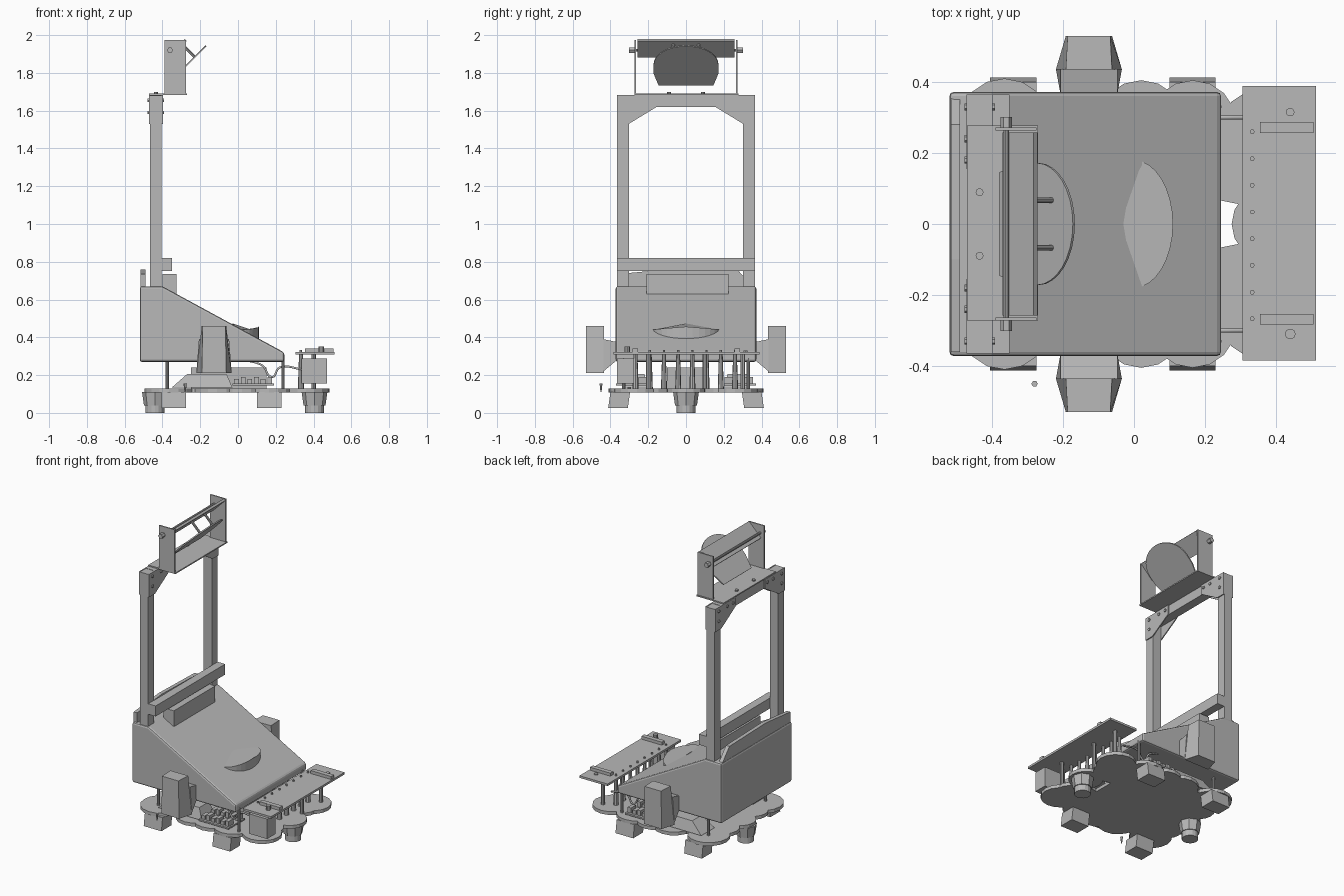
import bpy, bmesh, math
from mathutils import Vector

cube = bpy.data.objects.get("Cube")
if cube:
    bpy.data.objects.remove(cube)

grey = bpy.data.materials.new("plain_grey")
grey.use_nodes = True
COLOUR = (0.48, 0.48, 0.48, 1)
grey.diffuse_color = COLOUR
grey.node_tree.nodes["Principled BSDF"].inputs["Base Color"].default_value = COLOUR


def finish(name, bm):
    bmesh.ops.recalc_face_normals(bm, faces=bm.faces)
    me = bpy.data.meshes.new(name)
    bm.to_mesh(me)
    bm.free()
    me.materials.append(grey)
    ob = bpy.data.objects.new(name, me)
    bpy.context.collection.objects.link(ob)
    return ob


def loft(name, a, b):
    """Solid between two matching outlines."""
    bm = bmesh.new()
    va = [bm.verts.new(p) for p in a]
    vb = [bm.verts.new(p) for p in b]
    bm.faces.new(va)
    bm.faces.new(vb)
    n = len(va)
    for i in range(n):
        j = (i + 1) % n
        bm.faces.new((va[i], va[j], vb[j], vb[i]))
    return finish(name, bm)


def prism(name, pts, axis, lo, hi):
    """Extrude a 2D outline along an axis."""
    def at(h):
        return [Vector(p[:axis] + (h,) + p[axis:]) for p in pts]
    return loft(name, at(lo), at(hi))


def box(name, x, y, z):
    return prism(name, [(x[0], y[0]), (x[1], y[0]), (x[1], y[1]), (x[0], y[1])], 2, *z)


def rod(name, p, q, r, r2=None, n=10):
    """Cylinder or cone from p to q."""
    p, q = Vector(p), Vector(q)
    rot = (q - p).to_track_quat('Z', 'Y')
    ring = [Vector((math.cos(t), math.sin(t), 0))
            for t in (2 * math.pi * i / n for i in range(n))]
    return loft(name, [p + rot @ (v * r) for v in ring],
                [q + rot @ (v * (r if r2 is None else r2)) for v in ring])


# Wedge body
body = prism("wedge_body", [(-.52, .27), (-.52, .67), (-.40, .67), (.245, .32), (.245, .27)],
             1, -.372, .372)
bev = body.modifiers.new("soft_edges", 'BEVEL')
bev.width = .012
bev.segments = 2
prism("rear_wall", [(-.36, .66), (-.36, .735), (-.1, .76), (.28, .75), (.36, .66)], 0, -.515, -.49)
box("cross_bar", (-.405, -.35), (-.365, .365), (.75, .82))
box("slope_box", (-.40, -.325), (-.21, .225), (.62, .735))

# Raised crescent on the slope
arc = [(.11 * math.cos(t), .18 * math.sin(t))
       for t in (math.pi * (i / 16 - .5) for i in range(17))] + [(-.03, 0)]
loft("slope_crescent", [(x, y, .425 - .5 * x) for x, y in arc],
     [(x, y, .44 + (.03 - .12 * x) * (1 - abs(y) / .18)) for x, y in arc])

# Side pods, left and right mirrored
for side, s in (("right", -1), ("left", 1)):
    def quad(y, xb, xt, zb, zt):
        return [(-.127 - xb, s * y, zb), (-.127 + xb, s * y, zb),
                (-.127 + xt, s * y, zt), (-.127 - xt, s * y, zt)]
    loft(side + "_pod", quad(.435, .093, .065, .21, .46), quad(.53, .065, .06, .21, .46))
    loft(side + "_pod_neck", quad(.365, .08, .08, .28, .375), quad(.437, .093, .08, .22, .39))

# Mast with gussets and bolts
for side, s in (("right", -1), ("left", 1)):
    box(side + "_post", (-.465, -.405), sorted((s * .303, s * .365)), (.66, 1.68))
    gusset = [(s * y, z) for y, z in
              ((.365, 1.53), (.365, 1.682), (.155, 1.682), (.155, 1.62), (.303, 1.53))]
    for tag, x in (("rear", -.472), ("front", -.405)):
        prism(f"{side}_{tag}_gusset", gusset, 0, x, x + .007)
    for y, z in ((.33, 1.655), (.24, 1.655), (.18, 1.655), (.33, 1.59)):
        rod(side + "_gusset_bolt", (-.478, s * y, z), (-.392, s * y, z), .01, n=6)
box("mast_top_bar", (-.465, -.405), (-.303, .303), (1.62, 1.682))

# Cradle on top of the mast
box("cradle_base", (-.47, -.27), (-.272, .277), (1.682, 1.69))
for side, y in (("right", -.268), ("left", .268)):
    box(side + "_cradle_wall", (-.39, -.275), (y - .004, y + .004), (1.682, 1.975))
    rod(side + "_base_bolt", (-.435, y / 3, 1.67), (-.435, y / 3, 1.70), .011)
rod("pivot_rod", (-.36, -.285, 1.92), (-.36, .285, 1.92), .008)
for side, s in (("right", -1), ("left", 1)):
    rod(side + "_pivot_nut", (-.36, s * .272, 1.92), (-.36, s * .302, 1.92), .016, n=6)


def tilted(u, v, w):
    """Frame of the tilted dish: u along the slope, v across, w along its normal."""
    k = math.sqrt(.5)
    return (-.272 + k * (u + w), v, 1.842 + k * (u - w))


def slab(name, pts, w0, w1):
    return loft(name, [tilted(u, v, w0) for u, v in pts], [tilted(u, v, w1) for u, v in pts])


dish = [(.145 * math.sin(t) + .0, .172 * math.cos(t))
        for t in (math.pi * i / 16 for i in range(17))]
slab("tilted_dish", dish + [(-.06, -.172), (-.15, -.145), (-.15, .145), (-.06, .172)], -.004, .004)
slab("tilted_panel", [(-.035, -.258), (.09, -.258), (.09, .258), (-.035, .258)], -.105, -.09)
for y in (-.067, .067):
    rod("dish_strut", tilted(.06, y, -.1), tilted(.06, y, .004), .008)

# Scalloped chassis plate
lobes = [(-.365, .28, .13), (-.11, .28, .125), (.02, .28, .125),
         (.165, .28, .125), (.30, .2, .145), (.36, .26, .12)]
lobes = [(x, s * y, r) for x, y, r in lobes for s in (-1, 1)]
lobes += [(-.40, 0, .095), (-.38, .15, .1), (-.38, -.15, .1), (.38, 0, .105)]
box("chassis_core", (-.42, .24), (-.32, .32), (.108, .13))
for x, y, r in lobes:
    rod("chassis_lobe", (x, y, .108), (x, y, .13), r, n=16)

# Wheels and casters underneath
for x in (-.34, .165):
    for y in (-.36, .36):
        s = math.copysign(1, y)
        base = [(x + a * .065, y + b * .052) for a, b in ((-1, -1), (1, -1), (1, 1), (-1, 1))]
        loft("wheel_block", [(a, b, .025) for a, b in base],
             [(a, b - s * .012, .11) for a, b in base])
for x in (-.44, .405):
    rod("caster_wheel", (x, 0, 0), (x, 0, .06), .05, n=16)
    rod("caster_mount", (x, 0, .04), (x, 0, .11), .058, .068, n=8)

# Standoffs under the body
for x, y in ((-.375, .3), (.238, .33)):
    for s in (-1, 1):
        rod("body_standoff", (x, s * y, .13), (x, s * y, .29), .009)

# Front shelf with its posts, strips and knob
box("front_shelf", (.305, .512), (-.385, .388), (.308, .322))
for i in range(8):
    y = -.267 + i * .0752
    rod("shelf_post", (.333, y, .13), (.333, y, .31), .016, .01, n=8)
    rod("shelf_bolt", (.333, y, .31), (.333, y, .332), .007, n=6)
for y in (-.268, .272):
    box("shelf_strip", (.355, .505), (y - .015, y + .015), (.32, .342))
rod("shelf_knob", (.44, -.31, .32), (.44, -.31, .352), .015)
rod("shelf_button", (.44, .315, .32), (.44, .315, .33), .012)
box("shelf_sensor", (.335, .47), (-.365, -.275), (.155, .287))
for y in (-.2, .1, .3):
    rod("front_shelf_post", (.40, y, .13), (.40, y, .31), .012, n=8)

# Electronics on the chassis
for s in (-1, 1):
    loft("control_box", [(x, s * y, .135) for x, y in ((-.35, .2), (-.03, .2), (-.03, .34), (-.35, .34))],
         [(x, s * y, .205) for x, y in ((-.27, .22), (-.06, .22), (-.06, .32), (-.27, .32))])
    box("connector_board", (-.03, .19), sorted((s * .2, s * .37)), (.145, .155))
    for i in range(6):
        x = -.02 + i * .035
        for y in (.23, .33):
            box("connector", (x, x + .025), (s * y - .025, s * y + .025), (.15, .18 + .01 * (i % 2)))
box("battery", (-.25, .15), (-.1, .1), (.13, .24))
rod("loose_screw", (-.28, -.45, .11), (-.28, -.45, .155), .003, .009, n=6)

# Cables to the shelf
for s in (-1, 1):
    cu = bpy.data.curves.new("cable", 'CURVE')
    cu.dimensions = '3D'
    cu.bevel_depth = .006
    cu.bevel_resolution = 1
    cu.resolution_u = 6
    sp = cu.splines.new('BEZIER')
    path = [(.04, .28), (.13, .25), (.18, .19), (.22, .24), (.34, .23)]
    sp.bezier_points.add(len(path) - 1)
    for bp, (x, z) in zip(sp.bezier_points, path):
        bp.co = (x, s * .3, z)
        bp.handle_left_type = bp.handle_right_type = 'AUTO'
    cu.materials.append(grey)
    bpy.context.collection.objects.link(bpy.data.objects.new("cable", cu))
